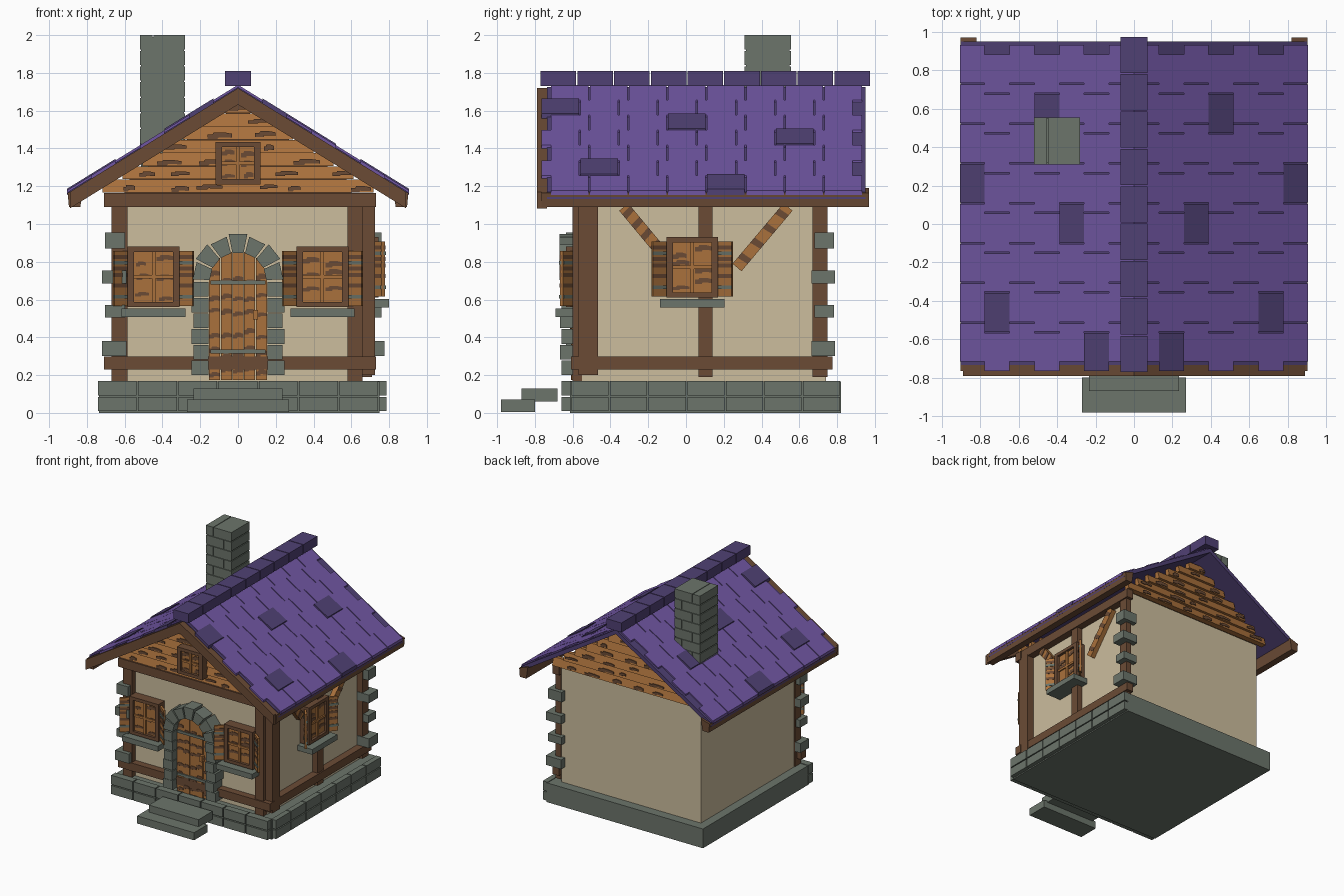
import bpy, bmesh, math, random
from mathutils import Vector

if "Cube" in bpy.data.objects:
    bpy.data.objects.remove(bpy.data.objects["Cube"])

random.seed(4)


def colour(name, r, g, b):
    lin = [((c / 255 + 0.055) / 1.055) ** 2.4 for c in (r, g, b)]
    m = bpy.data.materials.new(name)
    m.diffuse_color = (*lin, 1)
    m.use_nodes = True
    m.node_tree.nodes["Principled BSDF"].inputs["Base Color"].default_value = m.diffuse_color
    return m


PURPLE, DARK, WOOD, ORANGE, STONE, CREAM = range(6)
MATS = [colour("roof_purple", 112, 86, 162), colour("dark_purple", 80, 65, 116),
        colour("beam_brown", 107, 75, 53), colour("plank_orange", 170, 113, 60),
        colour("stone_grey", 108, 117, 107), colour("plaster_cream", 204, 189, 157)]


# Coordinate frames: u along a wall, d outward from it, z up
def F(u, d, z): return Vector((u, -0.55 - d, z))
def R(u, d, z): return Vector((0.66 + d, u, z))
def B(u, d, z): return Vector((-u, 0.74 + d, z))
def W(x, y, z): return Vector((x, y, z))


class Part:
    """Collects simple solids into one object."""
    def __init__(self, name):
        self.name, self.bm = name, bmesh.new()

    def loft(self, a, b, m):
        va = [self.bm.verts.new(p) for p in a]
        vb = [self.bm.verts.new(p) for p in b]
        n = len(va)
        faces = [self.bm.faces.new(va), self.bm.faces.new(vb[::-1])]
        faces += [self.bm.faces.new((va[i], vb[i], vb[(i + 1) % n], va[(i + 1) % n])) for i in range(n)]
        for f in faces:
            f.material_index = m

    def box(self, f, u0, u1, d0, d1, z0, z1, m):
        ring = [(u0, d0), (u1, d0), (u1, d1), (u0, d1)]
        self.loft([f(u, d, z0) for u, d in ring], [f(u, d, z1) for u, d in ring], m)

    def prism(self, f, pts, d0, d1, m):
        self.loft([f(u, d0, z) for u, z in pts], [f(u, d1, z) for u, z in pts], m)

    def stain(self, f, u0, u1, z0, z1, d, n=1):
        # thin ragged brown patches on a plank
        for _ in range(n):
            w = min(u1 - u0, random.uniform(0.05, 0.15))
            a = random.uniform(u0, u1 - w)
            h = min(z1 - z0, random.uniform(0.022, 0.036))
            z = random.uniform(z0, z1 - h)
            pts = [(a, z), (a + w * .4, z), (a + w * .45, z + h * .25), (a + w, z + h * .2), (a + w, z + h * .8),
                   (a + w * .7, z + h), (a + w * .25, z + h), (a + w * .2, z + h * .7), (a, z + h * .7)]
            self.prism(f, pts, d - 0.002, d + 0.004, WOOD)

    def done(self):
        bmesh.ops.recalc_face_normals(self.bm, faces=self.bm.faces)
        me = bpy.data.meshes.new(self.name)
        self.bm.to_mesh(me)
        self.bm.free()
        for m in MATS:
            me.materials.append(m)
        ob = bpy.data.objects.new(self.name, me)
        bpy.context.collection.objects.link(ob)


# Foundation with stone courses on the front and right
p = Part("foundation")
p.box(W, -0.735, 0.75, -0.615, 0.82, 0, 0.165, STONE)
for z0, z1, n in ((0.01, 0.083, 7), (0.092, 0.17, 7)):
    for i in range(n):
        w = 1.49 / n
        p.box(W, -0.745 + i * w + .004, -0.745 + (i + 1) * w - .004, -0.66, -0.6, z0, z1, STONE)
        w = 1.43 / n
        p.box(W, 0.74, 0.785, -0.61 + i * w + .004, -0.61 + (i + 1) * w - .004, z0, z1, STONE)
p.done()

p = Part("entry_steps")
p.box(W, -0.27, 0.27, -0.98, -0.80, 0.005, 0.07, STONE)
p.box(W, -0.235, 0.235, -0.87, -0.68, 0.06, 0.13, STONE)
p.done()

p = Part("plaster_walls")
p.box(W, -0.66, 0.66, -0.55, 0.74, 0.16, 1.165, CREAM)
p.done()

# Timber frame
p = Part("timber_frame")
p.box(W, -0.67, -0.585, -0.60, -0.52, 0.17, 1.10, WOOD)
p.box(W, 0.58, 0.66, -0.60, -0.53, 0.17, 1.10, WOOD)
p.box(W, 0.64, 0.725, -0.57, -0.465, 0.20, 1.10, WOOD)
for y0, y1 in ((0.065, 0.14), (0.67, 0.75)):
    p.box(R, y0, y1, 0, 0.05, 0.19, 1.10, WOOD)
for z0, z1 in ((0.23, 0.298), (1.09, 1.165)):
    p.box(W, -0.71, 0.73, -0.61, -0.545, z0, z1, WOOD)
    p.box(R, -0.61, 0.775, 0, 0.062, z0, z1, WOOD)
p.done()

p = Part("diagonal_braces")
for (y0, z0), (y1, z1) in (((-0.33, 1.09), (-0.13, 0.85)), ((0.54, 1.09), (0.27, 0.77))):
    a, b = Vector((y0, z0)), Vector((y1, z1))
    t = (b - a).normalized()
    s = Vector((-t.y, t.x)) * 0.031
    p.prism(R, [a + s, b + s, b - s, a - s], 0, 0.04, ORANGE)
    for k in (0.12, 0.36, 0.6, 0.85):
        c = a.lerp(b, k)
        p.prism(R, [c + s - t * .02, c + s + t * .012, c - s + t * .022, c - s - t * .014], 0.038, 0.044, WOOD)
p.done()

# Corner stones at the front left and back right
p = Part("corner_stones")
for i, (z0, z1) in enumerate(((0.30, 0.38), (0.505, 0.57), (0.685, 0.755), (0.87, 0.955))):
    k = 0.015 * (i % 2)
    p.box(W, -0.72 + k, -0.59 - k / 2, -0.635, -0.52 - k, z0, z1, STONE)
    p.box(W, 0.63, 0.775 - k, 0.665 + k, 0.79 - k / 2, z0, z1, STONE)
p.done()

# Plank door with straps and handle
p = Part("door")
top = lambda u: 0.70 + math.sqrt(max(0, 0.155 ** 2 - u * u))
for i in range(5):
    a, b = -0.155 + i * 0.062 + .002, -0.155 + (i + 1) * 0.062 - .002
    zs = [(b + (a - b) * t / 4, top(b + (a - b) * t / 4)) for t in range(5)]
    p.prism(F, [(a, 0.175), (b, 0.175)] + zs, 0, 0.055 + 0.004 * (i % 2), ORANGE)
    for j in range(6):
        p.stain(F, a, b, 0.18 + j * 0.1, 0.26 + j * 0.1, 0.055 + 0.004 * (i % 2))
for z in (0.325, 0.69):
    p.box(F, -0.145, 0.145, 0.05, 0.068, z - 0.011, z + 0.011, STONE)
p.box(F, 0.08, 0.105, 0.05, 0.085, 0.495, 0.545, ORANGE)
p.done()

# Stone door surround: jambs and arch wedges
p = Part("door_surround")
for s in (-1, 1):
    for i in range(6):
        z = 0.20 + i * 0.083
        p.box(F, s * 0.157, s * (0.247 - 0.012 * (i % 2)), 0, 0.11 + 0.008 * (i % 2), z, z + 0.077, STONE)
for i in range(7):
    a0, a1 = (math.radians(180 / 7 * k) for k in (i + .06, i + .94))
    ro = 0.252 if i % 2 else 0.24
    p.prism(F, [(r * math.cos(a), 0.70 + r * math.sin(a)) for r, a in
                ((0.15, a0), (ro, a0), (ro, a1), (0.15, a1))], 0, 0.12, STONE)
p.done()


# Windows
def window(name, f, c, z0, z1, hw, shutters=True, base=0.0):
    p = Part(name)
    t, d = 0.034, base + 0.085
    for s in (-1, 1):
        p.box(f, c + s * (hw - t), c + s * hw, base, d, z0, z1, WOOD)
    p.box(f, c - hw, c + hw, base, d, z0, z0 + t * .8, WOOD)
    p.box(f, c - hw, c + hw, base, d, z1 - t * .8, z1, WOOD)
    p.box(f, c - hw + t, c + hw - t, base, d - 0.022, z0 + .02, z1 - .02, ORANGE)
    zm = (z0 + z1) / 2
    for s in (-1, 1):
        for q in range(3):
            e = (z1 - z0 - 0.06) / 3
            p.stain(f, *sorted((c + s * 0.015, c + s * (hw - t))), z0 + .03 + q * e, z0 + .03 + (q + 1) * e, d - 0.022)
    p.box(f, c - 0.009, c + 0.009, base, d - 0.008, z0 + .02, z1 - .02, ORANGE)
    p.box(f, c - hw + t, c + hw - t, base, d - 0.01, zm - 0.009, zm + 0.009, ORANGE)
    if shutters:
        p.box(f, c - 0.17, c + 0.17, 0, 0.14, z0 - 0.053, z0 - 0.008, STONE)
        for s in (-1, 1):
            def leaf(z0, z1, g, m):
                ring = [(hw - g, 0.06 + g), (hw + .07, 0.118 + g), (hw + .078, 0.10 - g), (hw, 0.04 - g)]
                p.loft([f(c + s * u, w, z0) for u, w in ring], [f(c + s * u, w, z1) for u, w in ring], m)
            leaf(z0 + 0.005, z1 - 0.022, 0, ORANGE)
            for q in (0.115, 0.17, 0.205, 0.265):
                leaf(z0 + q - .011, z0 + q + .011, 0.002, WOOD)
            for q in (0.055, 0.235):
                leaf(z0 + q - .01, z0 + q + .01, 0.005, STONE)
    p.done()


window("left_window", F, -0.447, 0.56, 0.88, 0.137)
window("right_window", F, 0.447, 0.56, 0.88, 0.137)
window("side_window", R, 0.033, 0.61, 0.93, 0.137)
window("gable_window", F, 0, 1.21, 1.435, 0.12, False, 0.02)

# Gables with stepped planks
p = Part("gable_planks")
p.prism(W, [(-0.6, 1.16), (0.6, 1.16), (0.6, 1.22), (0, 1.63), (-0.6, 1.22)], -0.54, 0.73, WOOD)
for f in (F, B):
    for i in range(7):
        z0 = 1.167 + i * 0.07
        hw = (1.675 - z0 - 0.035) / 0.66
        ring = [(0, z0), (0.05, z0), (0.03, z0 + 0.068), (0, z0 + 0.068)]
        p.loft([f(-hw, d, z) for d, z in ring], [f(hw, d, z) for d, z in ring], ORANGE)
        n = max(1, int(hw * 9))
        for k in range(n):
            w = 2 * hw / n
            p.stain(f, -hw + k * w, -hw + (k + 1) * w, z0 + 0.001, z0 + 0.045, 0.05)
p.done()

# Roof: dark deck, staggered tiles, ridge caps
zr = lambda x: 1.737 - 0.617 * abs(x)


def slope(p, x0, x1, hi, lo, y0, y1, m):
    p.prism(W, [(x0, zr(x0) + hi), (x1, zr(x1) + hi), (x1, zr(x1) + lo), (x0, zr(x0) + lo)], y0, y1, m)


deck, tiles, barge, eaves = Part("roof_deck"), Part("roof_tiles"), Part("barge_boards"), Part("eave_beams")
accents = {(1, 0), (2, 3), (3, 6), (5, 1), (6, 4)}
for s in (-1, 1):
    slope(deck, 0, s * 0.90, -0.012, -0.05, -0.735, 0.95, DARK)
    slope(barge, 0, s * 0.89, -0.018, -0.105, -0.79, -0.735, WOOD)
    eaves.prism(W, [(s * x, z) for x, z in ((0.835, 1.09), (0.895, 1.09), (0.902, 1.165), (0.82, 1.19))],
                -0.765, 0.97, WOOD)
    for c in range(7):
        for r in range(8):
            y = (-0.77 if c % 2 else -0.72) + r * 0.207
            acc = (c, r) in accents
            slope(tiles, s * c * 0.1295, s * (c + 1) * 0.1295, 0.008 if acc else 0, -0.025,
                  y + 0.004, y + 0.203, DARK if acc else PURPLE)
for q in (deck, tiles, barge, eaves):
    q.done()

p = Part("ridge_caps")
for i in range(9):
    y = -0.77 + i * 0.1945
    p.box(W, -0.07, 0.07, y, y + 0.188, 1.70 + 0.03, 1.81, DARK)
p.done()

# Chimney in brick courses
p = Part("chimney")
p.box(W, -0.513, -0.287, 0.317, 0.548, 1.3, 1.99, STONE)
for i in range(8):
    z = 1.925 - i * 0.083
    s = -0.40 + (0.05 if i % 2 else -0.05)
    for x0, x1 in ((-0.52, s - .003), (s + .003, -0.28)):
        p.box(W, x0, x1, 0.31, 0.555, z, z + 0.075, STONE)
p.done()
